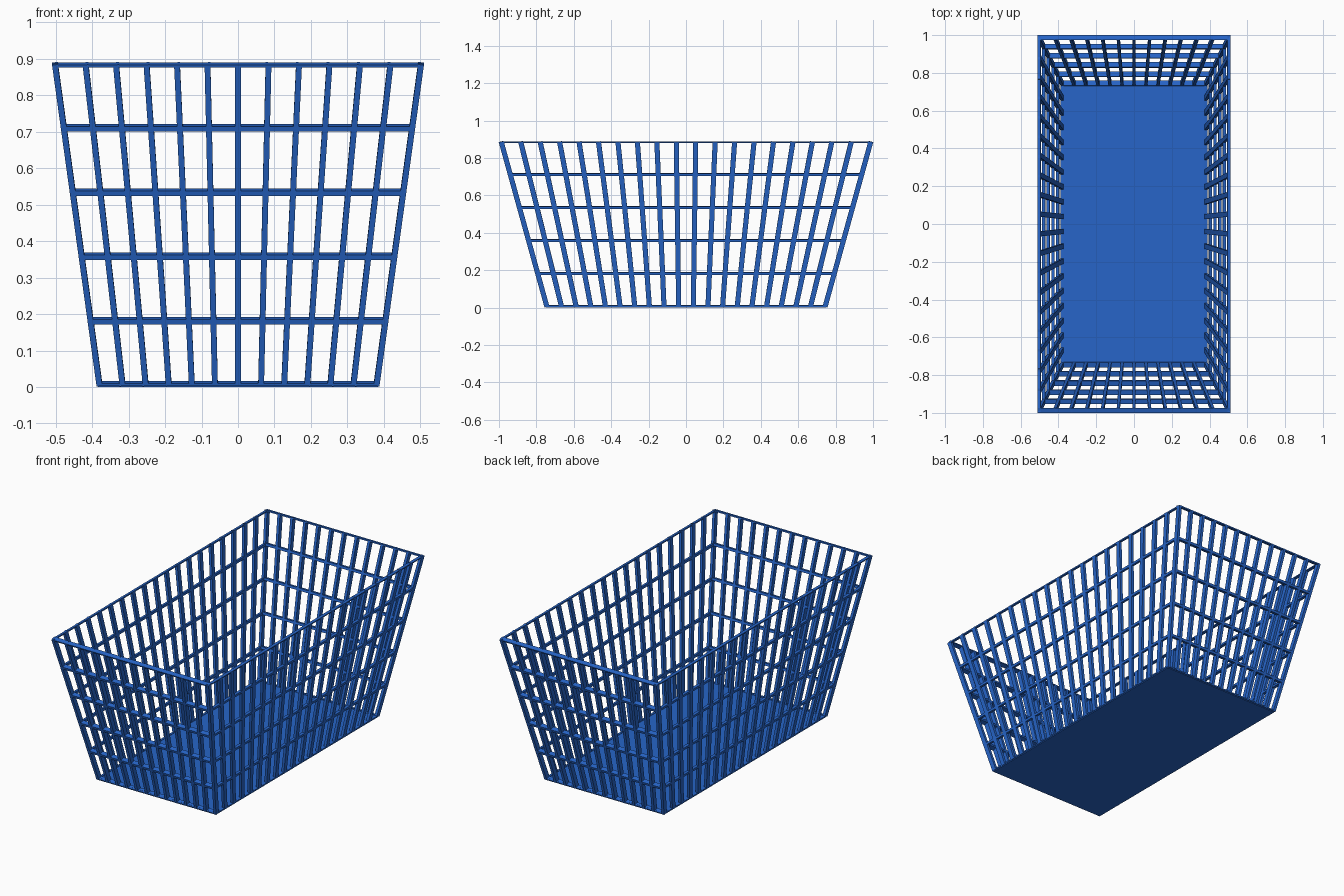
import bpy, bmesh
from mathutils import Vector, Matrix

if "Cube" in bpy.data.objects:
    bpy.data.objects.remove(bpy.data.objects["Cube"])

# Basket proportions: half sizes at the bottom and at the rim
Z0, Z1 = 0.006, 0.887
X0, X1 = 0.380, 0.502
Y0, Y1 = 0.744, 0.988
TX, TY, TZ = 0.016, 0.027, 0.014   # bar thickness along each axis

blue = bpy.data.materials.new("blue_plastic")
blue.diffuse_color = (0.02, 0.13, 0.58, 1)
blue.use_nodes = True
blue.node_tree.nodes["Principled BSDF"].inputs["Base Color"].default_value = blue.diffuse_color


def corner(sx, sy, t):
    return Vector((sx * (X0 + (X1 - X0) * t), sy * (Y0 + (Y1 - Y0) * t), Z0 + (Z1 - Z0) * t))


def strut(bm, a, b, normal, width, depth, extend=0.0):
    """Square bar from a to b lying in a wall with the given normal."""
    d = (b - a).normalized()
    side = normal.cross(d).normalized()
    n = d.cross(side)
    m = Matrix((side * width, n * depth, d * ((b - a).length + 2 * extend))).transposed().to_4x4()
    m.translation = (a + b) / 2
    bmesh.ops.create_cube(bm, size=1, matrix=m)


def finish(bm, name, axes=(False, False, False)):
    bmesh.ops.recalc_face_normals(bm, faces=bm.faces)
    me = bpy.data.meshes.new(name)
    bm.to_mesh(me)
    bm.free()
    me.materials.append(blue)
    ob = bpy.data.objects.new(name, me)
    bpy.context.collection.objects.link(ob)
    if any(axes):
        mod = ob.modifiers.new("mirror", 'MIRROR')
        mod.use_axis = axes
        mod.use_mirror_merge = False


def wall(name, s0, s1, count, width, depth, axes):
    """Lattice wall between two corner directions, mirrored to the far side."""
    a0, a1, b0, b1 = corner(*s0, 0), corner(*s0, 1), corner(*s1, 0), corner(*s1, 1)
    normal = (b0 - a0).cross(a1 - a0).normalized()
    up = normal.cross(b0 - a0).normalized()
    up *= 1 if up.z > 0 else -1
    bars, rails = bmesh.new(), bmesh.new()
    # upright bars, fanning outwards
    for i in range(1, count):
        f = i / count
        strut(bars, a0.lerp(b0, f), a1.lerp(b1, f), normal, width, depth)
    # rails, with slimmer rim and base
    for j in range(6):
        t = j / 5
        edge = j in (0, 5)
        shift = up * (TZ / 4 * (1 if j == 0 else -1)) if edge else Vector()
        strut(rails, corner(*s0, t) + shift, corner(*s1, t) + shift, normal,
              TZ / 2 if edge else TZ, depth, 0.007)
    finish(bars, name + "_bars", axes)
    finish(rails, name + "_rails", axes)


wall("end_wall", (-1, -1), (1, -1), 12, TX, TY, (False, True, False))
wall("side_wall", (1, -1), (1, 1), 19, TY, TX, (True, False, False))

# Corner posts
bm = bmesh.new()
strut(bm, corner(1, -1, 0), corner(1, -1, 1), Vector((0, -1, -0.27)), TX, TY)
finish(bm, "corner_posts", (True, True, False))

# Solid floor
bm = bmesh.new()
bmesh.ops.create_cube(bm, size=1, matrix=Matrix.Translation((0, 0, 0.006))
                      @ Matrix.Diagonal((2 * X0 + 0.008, 2 * Y0 + 0.012, 0.012, 1)))
finish(bm, "floor")
